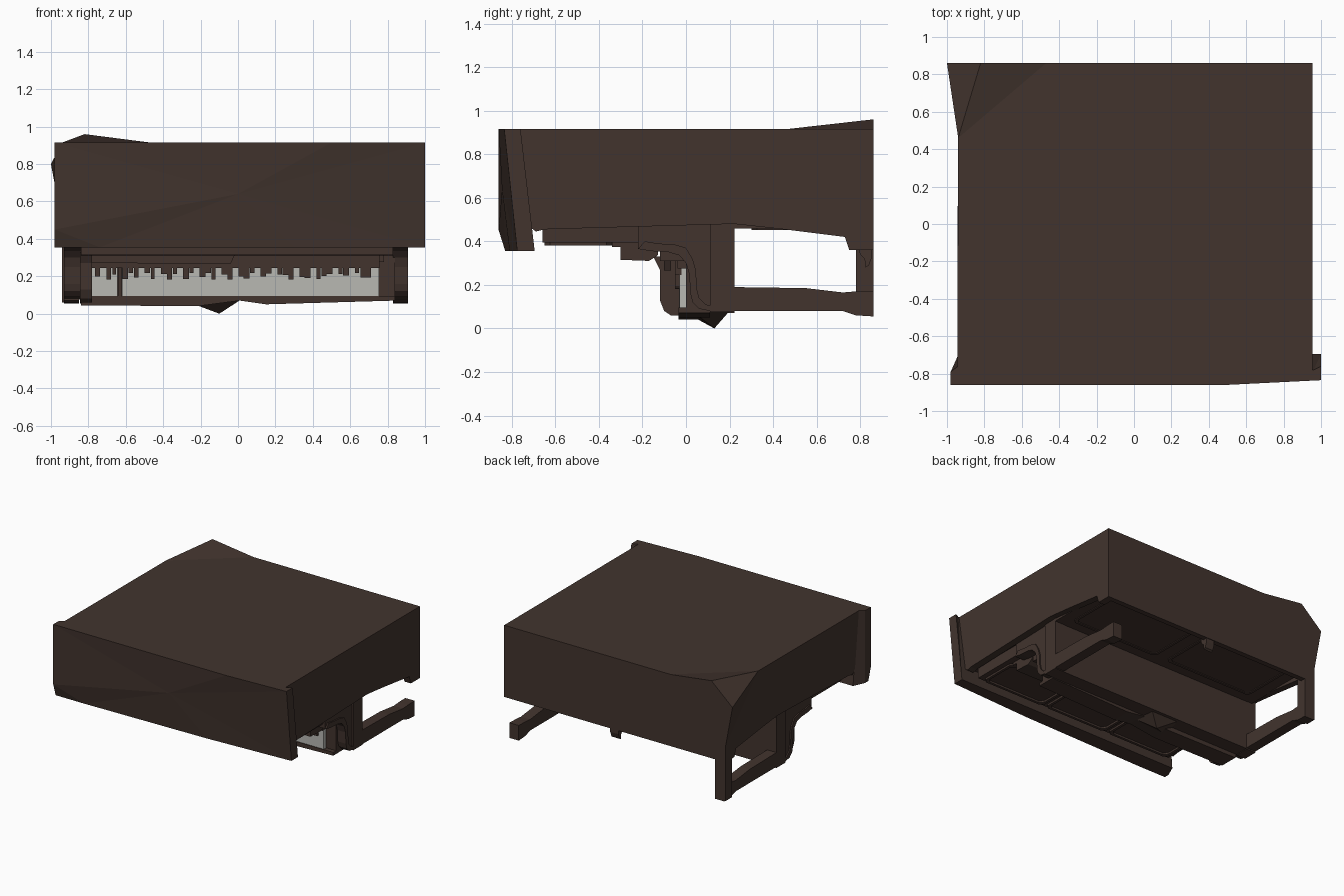
import bpy, bmesh, math


def material(name, rgb):
    m = bpy.data.materials.new(name)
    m.diffuse_color = (*rgb, 1)
    return m


WOOD = material("dark brown wood", (0.054, 0.034, 0.027))
IVORY = material("grey ivory", (0.48, 0.48, 0.45))


def mesh(name, verts, faces, mat=WOOD):
    me = bpy.data.meshes.new(name)
    me.from_pydata(verts, [], faces)
    bm = bmesh.new()
    bm.from_mesh(me)
    bmesh.ops.recalc_face_normals(bm, faces=bm.faces)
    bm.to_mesh(me)
    bm.free()
    me.materials.append(mat)
    ob = bpy.data.objects.new(name, me)
    bpy.context.collection.objects.link(ob)
    return ob


def prism(name, pts, lo, hi, axis='x', mat=WOOD):
    """Extrude a profile: (y, z) points along x, or (x, z) points along y."""
    n = len(pts)
    verts = []
    for t in (lo, hi):
        verts += [(t, a, b) if axis == 'x' else (a, t, b) for a, b in pts]
    faces = [list(range(n)), list(range(n, 2 * n))]
    faces += [[i, (i + 1) % n, n + (i + 1) % n, n + i] for i in range(n)]
    return mesh(name, verts, faces, mat)


def box(name, x0, x1, y0, y1, z0, z1, mat=WOOD):
    return prism(name, [(y0, z0), (y1, z0), (y1, z1), (y0, z1)], x0, x1, 'x', mat)


def frame(name, x0, x1, y0, y1, z0, z1, w=0.02):
    """Thin rectangular moulding with clipped corners."""
    c = 0.025

    def ring(d):
        a, b, e, f = x0 + d, x1 - d, y0 + d, y1 - d
        return [(a + c, e), (b - c, e), (b, e + c), (b, f - c),
                (b - c, f), (a + c, f), (a, f - c), (a, e + c)]
    verts = [(x, y, z) for z in (z0, z1) for d in (0, w) for x, y in ring(d)]
    faces = []
    for i in range(8):
        j = (i + 1) % 8
        for p, q in ((0, 8), (8, 24), (24, 16), (16, 0)):
            faces.append([p + i, p + j, q + j, q + i])
    return mesh(name, verts, faces)


# case with its bent corner
mesh("case",
     [(.955, -.78, .915), (-.945, -.78, .915), (-.94, .46, .915), (-.82, .86, .96),
      (-.47, .86, .915), (.955, .86, .915), (-1, .86, .80),
      (.955, -.78, .48), (-.945, -.78, .48), (-.94, .86, .48), (.955, .86, .48)],
     [(0, 5, 4, 2, 1), (2, 4, 3), (2, 3, 6), (1, 2, 9, 8), (2, 6, 9),
      (5, 10, 9, 6, 3, 4), (0, 7, 10, 5), (7, 8, 9, 10), (0, 1, 8, 7)])

# side rims and base plinth
side = [(-.76, .50), (-.69, .445), (-.65, .455), (.22, .48), (.45, .455),
        (.73, .42), (.75, .36), (.86, .36), (.86, .50)]
prism("right_side_rim", side, .90, .955)
prism("left_side_rim", side, -.94, -.89)
box("base_plinth", -.90, .91, .82, .86, .36, .49)

# overhanging lid, twisted at its right end
mesh("lid",
     [(-.98, -.86, .915), (.5, -.86, .915), (1, -.835, .915), (1, -.775, .355),
      (.3, -.81, .355), (-.74, -.83, .355), (-.98, -.86, .45), (-.98, -.83, .355),
      (-.98, -.79, .915), (.96, -.78, .915), (1, -.76, .915), (1, -.695, .355),
      (-.98, -.79, .355), (0, -.845, .64), (-.94, -.76, .915), (-.94, -.70, .355)],
     [(0, 1, 13), (1, 2, 13), (2, 3, 13), (3, 4, 13), (4, 5, 13), (5, 6, 13),
      (6, 0, 13), (5, 6, 7), (0, 6, 7, 12, 8), (2, 10, 11, 3),
      (0, 8, 14, 9, 10, 2, 1), (8, 12, 15, 14), (14, 15, 11, 9), (9, 11, 10),
      (3, 11, 15, 12, 7, 5, 4)])

# upper and lower front panels with mouldings
box("upper_panel", -.87, .88, -.66, -.22, .395, .50)
box("lower_panel", -.90, .91, .20, .83, .458, .49)
for i in range(3):
    x = -.84 + i * .57
    frame("upper_moulding", x, x + .54, -.65, -.34, .38, .40)
for x in (-.80, .06):
    frame("lower_moulding", x, x + .76, .30, .74, .452, .462)

# fallboard with its sagging flap
prism("fallboard", [(-.34, .375), (-.30, .375), (-.30, .315), (-.17, .31),
                    (-.13, .335), (-.12, .42), (-.34, .42)], -.84, .83)
box("key_back_rail", -.84, .83, -.12, .11, .31, .47)
box("key_cover_strip", -.79, .78, -.04, .11, .275, .32)
prism("sagging_flap", [(-.79, .272), (-.04, .265), (-.01, .33), (-.79, .33)],
      -.10, -.07, 'y')

# keybed, end posts and key slip
box("keybed", -.86, .84, .11, .22, .075, .47)
box("right_post", .83, .91, .11, .222, .075, .485)
box("left_post", -.93, -.85, .11, .222, .07, .485)
prism("key_slip", [(-.84, .045), (-.22, .04), (.01, .07), (.15, .05), (.84, .07),
                   (.84, .095), (-.84, .095)], -.035, .11, 'y')
mesh("splinter", [(-.26, .02, .06), (.02, .03, .078), (.0, .20, .08), (-.24, .20, .08),
                  (-.10, .13, 0)],
     [(0, 1, 2, 3), (0, 1, 4), (1, 2, 4), (2, 3, 4), (3, 0, 4)])

# curved arms with a raised rib, and key blocks
curve = [(.12, .078), (.06, .09), (.03, .12), (.02, .16), (.015, .25), (0, .30),
         (-.03, .335), (-.08, .35), (-.16, .355), (-.22, .365)]
inner = [(y + .03, z + (.02 if y > -.02 else .035)) for y, z in curve]
for name, a, b, r0, r1 in (("right", .84, .90, .83, .91),
                           ("left", -.92, -.85, -.93, -.84)):
    prism(name + "_arm", curve + [(-.22, .49), (.12, .49)], a, b)
    prism(name + "_arm_rib", curve + inner[::-1], r0, r1)
box("right_key_block", .755, .84, 0, .115, .08, .33)
prism("left_key_block", [(.11, .055), (-.07, .06), (-.10, .08), (-.12, .13),
                         (-.12, .27), (-.15, .33), (.11, .33)], -.845, -.78)

# keyboard
X0, PITCH = -.78, 1.535 / 52
box("white_keys_low", X0, -.645, -.03, .10, .093, .28, IVORY)
box("white_keys_high", -.62, X0 + 52 * PITCH, -.03, .10, .093, .28, IVORY)
box("key_gap", -.642, -.622, -.032, .10, .095, .28)
for i in range(51):
    if i % 7 in (0, 2, 3, 5, 6):
        x = X0 + (i + 1) * PITCH
        w = .013 + .003 * math.sin(i * 1.7)
        box("black_key", x - w, x + w, -.05, -.02,
            .20 + .018 * math.sin(i * 2.3), .28)
box("key_felt_rail", X0, .757, -.05, -.02, .245, .31)

# front legs with toes, only the left toe reaches the base
leg = [(.20, .08), (.20, .19), (.55, .185), (.72, .165), (.78, .17), (.86, .172),
       (.86, .055), (.78, .06), (.72, .08)]
prism("right_leg", leg, .83, .91)
prism("left_leg", leg, -.93, -.85)
box("left_toe", -.94, -.85, .78, .86, .06, .49)

# bent pedal
prism("pedal", [(.79, .37), (.80, .34), (.82, .32), (.825, .28), (.84, .29),
                (.855, .33), (.855, .37)], -.02, .05)
